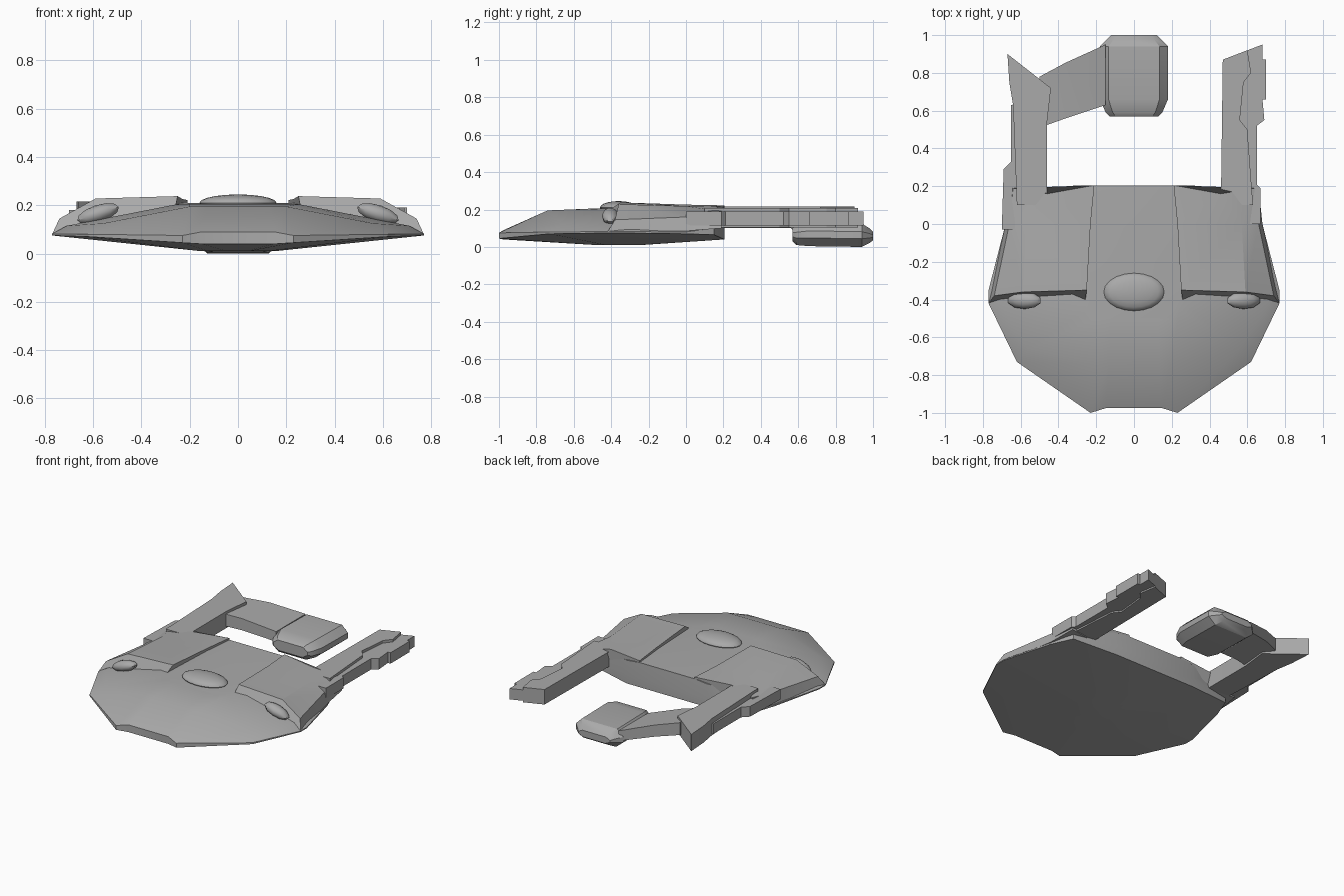
import bpy, bmesh, math
from mathutils import Matrix

cube = bpy.data.objects.get("Cube")
if cube:
    bpy.data.objects.remove(cube, do_unlink=True)

grey = bpy.data.materials.new("hull grey")
grey.use_nodes = True
tone = (0.4, 0.4, 0.4, 1)
grey.diffuse_color = tone
grey.node_tree.nodes["Principled BSDF"].inputs["Base Color"].default_value = tone


def finish(name, bm, angle=25):
    bmesh.ops.recalc_face_normals(bm, faces=bm.faces)
    mesh = bpy.data.meshes.new(name)
    bm.to_mesh(mesh)
    bm.free()
    mesh.materials.append(grey)
    obj = bpy.data.objects.new(name, mesh)
    bpy.context.collection.objects.link(obj)
    bpy.ops.object.select_all(action='DESELECT')
    obj.select_set(True)
    bpy.context.view_layer.objects.active = obj
    bpy.ops.object.shade_smooth_by_angle(angle=math.radians(angle))
    return obj


def loft(name, rings, angle=25):
    """Skin closed rings of equal length and cap both ends."""
    bm = bmesh.new()
    loops = [[bm.verts.new(p) for p in ring] for ring in rings]
    n = len(loops[0])
    for a, b in zip(loops, loops[1:]):
        for i in range(n):
            j = (i + 1) % n
            bm.faces.new((a[i], a[j], b[j], b[i]))
    bm.faces.new(loops[0])
    bm.faces.new(loops[-1])
    return finish(name, bm, angle)


def prism(name, outline, z0, z1):
    return loft(name, [[(x, y, z) for x, y in outline] for z in (z0, z1)], 10)


def ellipsoid(name, centre, radii, segments, rings, tilt=0):
    bm = bmesh.new()
    bmesh.ops.create_uvsphere(bm, u_segments=segments, v_segments=rings, radius=1)
    bm.transform(Matrix.Translation(centre) @ Matrix.Rotation(tilt, 4, 'Y')
                 @ Matrix.Diagonal((*radii, 1)))
    return finish(name, bm, 40)


def both_sides(half):
    return half + [(-x, y, z) for x, y, z in reversed(half)]


# Main hull: keel, lower edge, rim, upper slope and deck
edge = [(.15, -.975), (.23, -1), (.62, -.73), (.77, -.42),
        (.77, -.35), (.68, 0), (.62, .15), (.31, .205)]
low_z = (.04, .045, .07, .075, .075, .07, .065, .04)
rim_z = (.09, .075, .08, .082, .082, .08, .1, .1)
keel = [(x * .2, -.35 + (y + .35) * .2, .01) for x, y in edge]
lower = [(x, y, z) for (x, y), z in zip(edge, low_z)]
rim = [(x, y, z) for (x, y), z in zip(edge, rim_z)]
slope = [(.13, -.74, .195), (.2, -.74, .195), (.56, -.66, .125), (.71, -.42, .115),
         (.7, -.33, .115), (.6, 0, .14), (.5, .15, .18), (.3, .205, .2)]
deck = [(.13, -.5, .205), (.2, -.5, .205), (.24, -.45, .203), (.26, -.42, .203),
        (.25, -.35, .205), (.23, 0, .21), (.22, .15, .21), (.21, .205, .21)]
loft("main_hull", [both_sides(r) for r in (keel, lower, rim, slope, deck)])

# Bridge dome
ellipsoid("bridge_dome", (0, -.36, .21), (.16, .1, .035), 20, 10)

# Raised shoulders with a raked front face, and their front lenses
front = [(.26, -.42, .19), (.25, -.35, .238), (.59, -.36, .228),
         (.74, -.38, .145), (.77, -.42, .08), (.5, -.42, .08)]
middle = [(.23, 0, .19), (.23, 0, .226), (.57, 0, .218),
          (.66, 0, .16), (.68, 0, .085), (.5, 0, .08)]
back = [(.21, .205, .19), (.21, .205, .222), (.46, .16, .217),
        (.64, .19, .19), (.66, .19, .1), (.46, .16, .1)]
for side, word in ((1, "left"), (-1, "right")):
    loft(word + "_shoulder",
         [[(side * x, y, z) for x, y, z in r] for r in (front, middle, back)], 20)
    ellipsoid(word + "_lens", (side * .58, -.405, .165), (.095, .045, .036),
              10, 6, side * math.radians(18))

# Left boom: tall core with a thinner outer ledge
prism("left_boom_core", [(.46, .1), (.47, .87), (.6, .92), (.62, .8), (.58, .75),
                         (.56, .55), (.6, .5), (.63, .1)], .105, .208)
prism("left_boom_ledge", [(.55, 0), (.55, .9), (.68, .95), (.68, .87), (.7, .87),
                          (.7, .66), (.68, .66), (.69, .55), (.65, .52),
                          (.65, .21), (.67, .19), (.67, 0)], .115, .19)

# Right boom: core flaring to a slanted tail, with outer ledge
prism("right_boom_core", [(-.46, .1), (-.46, .54), (-.44, .72), (-.67, .9),
                          (-.66, .75), (-.64, .63), (-.62, .1)], .1, .215)
prism("right_boom_ledge", [(-.55, -.03), (-.55, .65), (-.65, .63), (-.65, .33),
                           (-.69, .29), (-.7, -.03)], .11, .18)

# Arm dropping from the right boom to the pod
loft("pod_arm", [[(x, y0, z0), (x, y1, z0), (x, y1, z1), (x, y0, z1)]
                 for x, y0, y1, z0, z1 in ((-.5, .51, .78, .12, .205),
                                           (-.36, .56, .855, .1, .18),
                                           (-.15, .63, .95, .05, .12))])


# Rear pod with chamfered sides
def pod_ring(y, w, z0, z1):
    h = z1 - z0
    half = [(w * .7, y, z0), (w, y, z0 + h * .35), (w, y, z0 + h * .65), (w * .75, y, z1)]
    return both_sides(half)


loft("rear_pod", [pod_ring(.57, .13, .03, .1), pod_ring(.59, .15, .01, .115),
                  pod_ring(.66, .18, .004, .13), pod_ring(.94, .18, 0, .125),
                  pod_ring(.98, .14, .02, .1), pod_ring(1, .12, .035, .08)])
